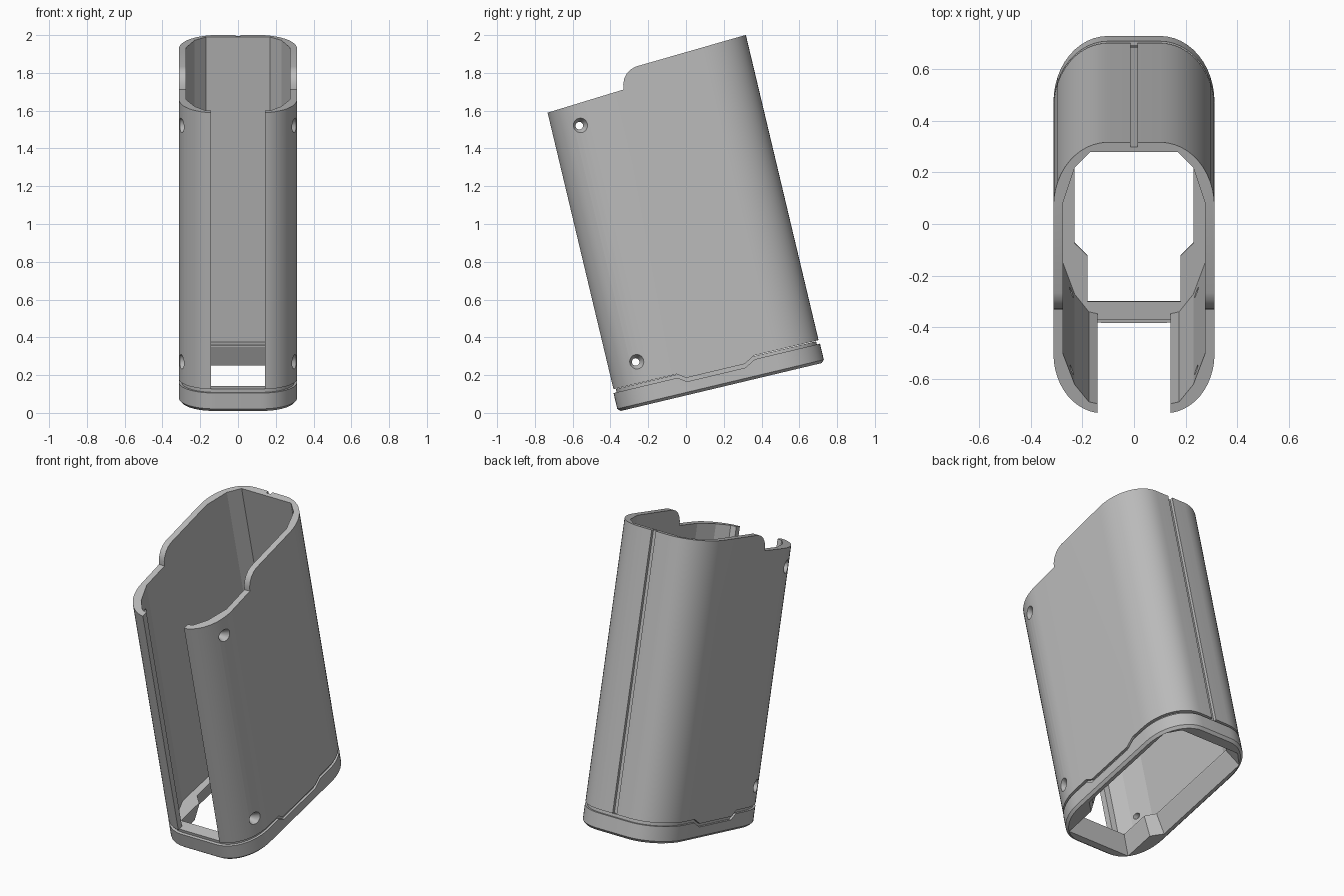
import bpy, bmesh
from math import sin, cos, pi, radians
from mathutils import Matrix

TILT = radians(13.4)
HALF_W, FRONT, BACK = 0.3125, -0.346, 0.772

if "Cube" in bpy.data.objects:
    bpy.data.objects.remove(bpy.data.objects["Cube"], do_unlink=True)

grey = bpy.data.materials.new("matte grey")
grey.use_nodes = True
grey.diffuse_color = (0.5, 0.5, 0.5, 1)
grey.node_tree.nodes["Principled BSDF"].inputs["Base Color"].default_value = (0.5, 0.5, 0.5, 1)


def mirrored(half):
    """Close a half outline (x, depth) across the centre plane."""
    return half + [(-x, d) for x, d in reversed(half)]


def outline(inset=0.0, steps=12):
    """Rounded outer outline with elliptical corners."""
    half = []
    for rx, ry, edge, s, flip in ((0.19, 0.24, FRONT, -1, False), (0.21, 0.26, BACK, 1, True)):
        for i in range(steps + 1):
            a = pi / 2 * (steps - i if flip is False else i) / steps
            x = HALF_W - rx + (rx - inset) * cos(a)
            d = edge - s * ry + s * (ry - inset) * sin(a)
            half.append((x, d))
    return mirrored(half)


def at_height(pts, h):
    return [(x, d, h) for x, d in pts]


def at_side(pts, x):
    return [(x, d, h) for d, h in pts]


def solid(name, rings):
    """Skin matching rings into a closed solid."""
    bm = bmesh.new()
    loops = [[bm.verts.new(p) for p in ring] for ring in rings]
    n = len(loops[0])
    for a, b in zip(loops, loops[1:]):
        for i in range(n):
            j = (i + 1) % n
            bm.faces.new((a[i], a[j], b[j], b[i]))
    bm.faces.new(loops[0])
    bm.faces.new(loops[-1])
    bmesh.ops.recalc_face_normals(bm, faces=bm.faces)
    me = bpy.data.meshes.new(name)
    bm.to_mesh(me)
    bm.free()
    me.materials.append(grey)
    ob = bpy.data.objects.new(name, me)
    bpy.context.scene.collection.objects.link(ob)
    return ob


def slab(name, profile):
    """Side profile (depth, height) run across the full width."""
    return solid(name, [at_side(profile, -1), at_side(profile, 1)])


def box(name, x, d0, d1, h0, h1):
    pts = [(-x, d0), (x, d0), (x, d1), (-x, d1)]
    return solid(name, [at_height(pts, h0), at_height(pts, h1)])


def carve(ob, cutters):
    bpy.context.view_layer.objects.active = ob
    for c in cutters:
        m = ob.modifiers.new("cut", "BOOLEAN")
        m.operation, m.solver, m.object = "DIFFERENCE", "EXACT", c
        bpy.ops.object.modifier_apply(modifier=m.name)


def finish(ob):
    """Lean the part back and smooth its rounded corners."""
    ob.data.transform(Matrix.Rotation(TILT, 4, "X"))
    bpy.ops.object.select_all(action="DESELECT")
    ob.select_set(True)
    bpy.context.view_layer.objects.active = ob
    bpy.ops.object.shade_smooth_by_angle(angle=radians(17))


# Stepped parting line between sleeve and base
parting = [(-1, 0.211), (0, 0.211), (0.043, 0.18), (0.362, 0.18), (0.421, 0.212), (2, 0.212)]
top_line = [(-1, 1.675), (0.076, 1.742), (0.08, 1.77), (0.092, 1.797), (0.111, 1.82),
            (0.135, 1.836), (0.165, 1.845), (0.772, 1.873), (2, 1.93)]

# Cutters
below_sleeve = slab("below_sleeve_cutter", parting + [(2, -1), (-1, -1)])
above_sleeve = slab("above_sleeve_cutter", top_line + [(2, 3), (-1, 3)])
above_base = slab("above_base_cutter", [(d, h - 0.02) for d, h in parting] + [(2, 1), (-1, 1)])
cavity_plan = mirrored([(0.14, -0.308), (0.175, -0.3), (0.23, -0.23), (0.275, -0.107),
                        (0.275, 0.53), (0.23, 0.67), (0.17, 0.732)])
cavity = solid("cavity_cutter", [at_height(cavity_plan, 0), at_height(cavity_plan, 2.5)])
front_slot = box("front_slot_cutter", 0.142, -1, -0.2, 0, 2.5)
back_groove = box("back_groove_cutter", 0.014, BACK - 0.018, 1, 0, 2.5)

# Flared mouth, narrower at the front
mouth = mirrored([(0.18, -0.26), (0.18, -0.078), (0.23, -0.027), (0.23, 0.6), (0.17, 0.668)])
flared = [(x * 1.2, (d - 0.2) * 1.08 + 0.2) for x, d in mouth]
mouth_cut = solid("mouth_cutter", [at_height(flared, 0), at_height(flared, 0.09),
                                   at_height(mouth, 0.2), at_height(mouth, 0.4)])


def screw_cutter(h):
    rings = []
    for x, r in ((-0.32, 0.05), (-0.265, 0.02), (0.265, 0.02), (0.32, 0.05)):
        circle = [(-0.197 + r * cos(i * pi / 12), h + r * sin(i * pi / 12)) for i in range(24)]
        rings.append(at_side(circle, x))
    return solid("screw_hole_cutter", rings)


screws = [screw_cutter(h) for h in (0.324, 1.61)]

# Grip sleeve
sleeve = solid("grip_sleeve", [at_height(outline(), 0.1), at_height(outline(), 2.2)])
carve(sleeve, [cavity, front_slot, back_groove, below_sleeve, above_sleeve] + screws)

# Base ring with a softened lower edge
base = solid("base_ring", [at_height(outline(0.012), 0.09), at_height(outline(-0.003), 0.105),
                           at_height(outline(-0.003), 0.3)])
base.data.transform(Matrix.Scale(HALF_W / (HALF_W + 0.003), 4, (1, 0, 0)))
carve(base, [above_base, mouth_cut])

# Recessed neck that shows in the seam and forms the inner ledge
neck = solid("inner_neck", [at_height(outline(0.014), 0.14), at_height(outline(0.014), 0.209)])
carve(neck, [mouth_cut])

for cutter in [below_sleeve, above_sleeve, above_base, cavity, front_slot, back_groove, mouth_cut] + screws:
    bpy.data.objects.remove(cutter, do_unlink=True)

for part in (sleeve, base, neck):
    finish(part)
